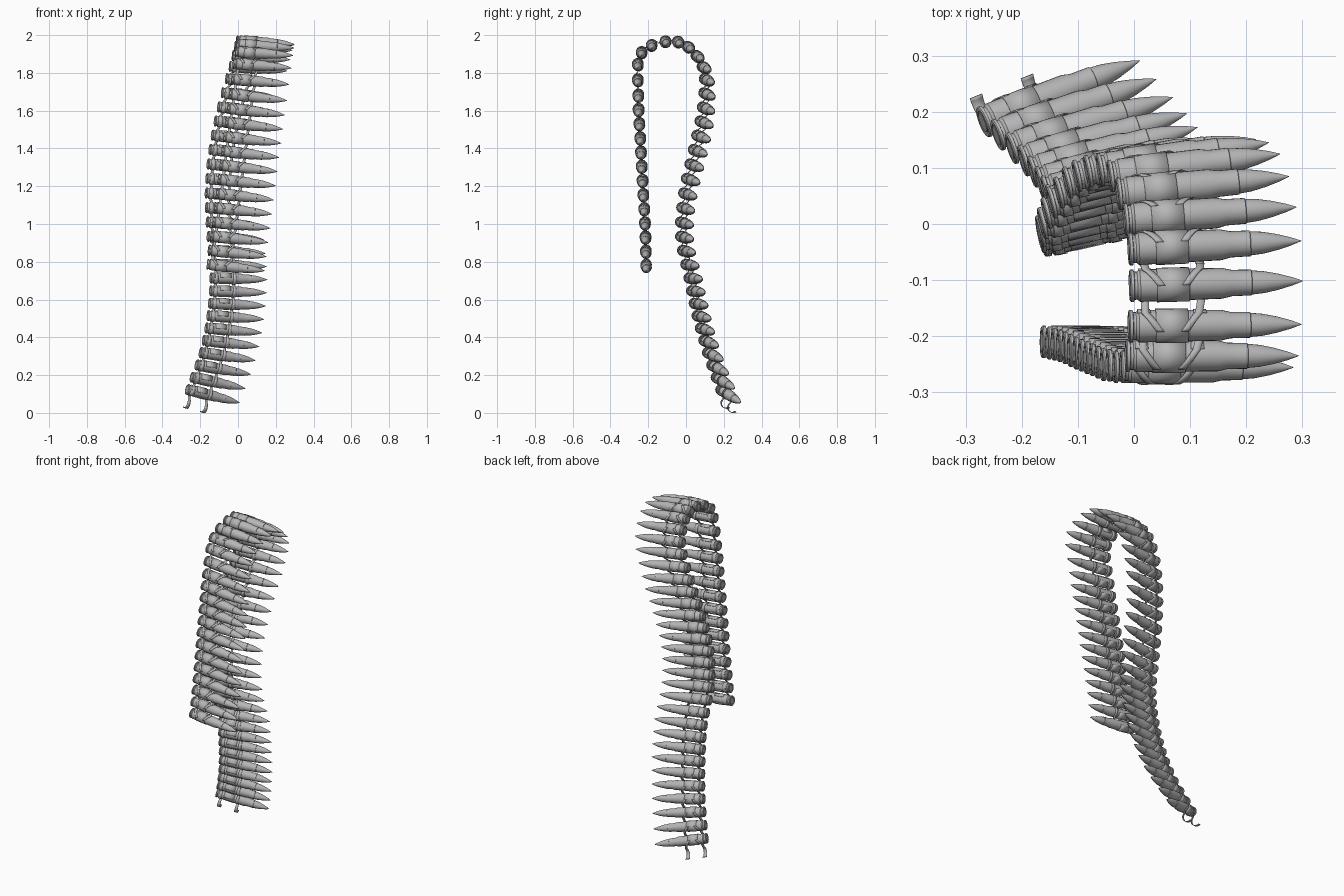
import bpy, bmesh, math
from mathutils import Vector

cube = bpy.data.objects.get("Cube")
if cube:
    bpy.data.objects.remove(cube, do_unlink=True)

metal = bpy.data.materials.new("bare_metal")
metal.use_nodes = True
grey = (0.47, 0.47, 0.47, 1)
metal.diffuse_color = grey
metal.node_tree.nodes["Principled BSDF"].inputs["Base Color"].default_value = grey

LENGTH, RADIUS, SIDES, STEP = 0.31, 0.029, 24, 3

# Belt path: base x, y, z and the lean of the tip in y, z, one row per third round
PATH = [
    (-.165, -.21, .787, 0, -.035), (-.136, -.217, 1.012, 0, -.035),
    (-.107, -.23, 1.237, 0, -.035), (-.078, -.242, 1.462, 0, -.035),
    (-.048, -.252, 1.688, 0, -.035),
    (-.015, -.235, 1.912, 0, -.02), (-.01, -.045, 1.968, .015, -.02),
    (-.045, .085, 1.835, .04, -.025), (-.105, .085, 1.62, .065, -.03),
    (-.15, .037, 1.395, .075, -.03), (-.17, -.014, 1.165, .07, -.025),
    (-.16, -.03, .935, .068, -.02), (-.145, .014, .715, .072, -.01),
    (-.16, .057, .515, .075, -.02), (-.2, .112, .32, .085, -.043),
    (-.27, .181, .125, .11, -.072),
]
ROWS = [Vector(r) for r in PATH]
ROWS = [ROWS[0] * 2 - ROWS[1]] + ROWS + [ROWS[-1] * 2 - ROWS[-2]]
COUNT = (len(PATH) - 1) * STEP + 1


def sample(i):
    """Smooth position and axis of round i."""
    if i >= COUNT:
        p, a = sample(COUNT - 1)
        q, _ = sample(COUNT - 2)
        return p * 2 - q, a
    k = min(i // STEP, len(PATH) - 2)
    t = i / STEP - k
    p0, p1, p2, p3 = ROWS[k:k + 4]
    m1, m2 = (p2 - p0) / 2, (p3 - p1) / 2
    v = (p1 * (2 * t**3 - 3 * t**2 + 1) + m1 * (t**3 - 2 * t**2 + t)
         + p2 * (3 * t**2 - 2 * t**3) + m2 * (t**3 - t**2))
    dy, dz = v[3], v[4]
    axis = Vector((math.sqrt(LENGTH**2 - dy * dy - dz * dz), dy, dz)).normalized()
    return Vector(v[:3]), axis


def add_object(name, mesh):
    obj = bpy.data.objects.new(name, mesh)
    bpy.context.collection.objects.link(obj)
    return obj


def smooth(obj):
    bpy.ops.object.select_all(action='DESELECT')
    obj.select_set(True)
    bpy.context.view_layer.objects.active = obj
    bpy.ops.object.shade_smooth_by_angle(angle=math.radians(35))


# Round: a lathed profile with rim, groove, case, shoulder, neck and bullet
PROFILE = [
    (0, 0), (0, .018), (.002, .019), (0, .021), (0, .027), (.002, .029), (.007, .029),
    (.008, .025), (.013, .025), (.018, RADIUS), (.165, .0275), (.182, .0235),
    (.217, .023), (.218, .0215), (.24, .0195), (.265, .0145), (.29, .0075),
    (.305, .002), (LENGTH, 0),
]
bm = bmesh.new()
points = [bm.verts.new((r, 0, s)) for s, r in PROFILE]
edges = [bm.edges.new(pair) for pair in zip(points, points[1:])]
bmesh.ops.spin(bm, geom=points + edges, axis=(0, 0, 1), cent=(0, 0, 0),
               angle=math.tau, steps=SIDES, use_merge=True)
bmesh.ops.remove_doubles(bm, verts=bm.verts, dist=0.0002)
bmesh.ops.recalc_face_normals(bm, faces=bm.faces)
round_mesh = bpy.data.meshes.new("round")
bm.to_mesh(round_mesh)
bm.free()
round_mesh.materials.append(metal)

for i in range(COUNT):
    base, axis = sample(i)
    obj = add_object(f"round_{i + 1}", round_mesh)
    obj.location = base
    obj.rotation_mode = 'QUATERNION'
    obj.rotation_quaternion = axis.to_track_quat('Z', 'Y')
    if i == 0:
        smooth(obj)


def strip(bm, line, axis, spans):
    """Sweep a line of points along the round's axis, each over its own span."""
    rows = [(bm.verts.new(p + axis * (mid - half)), bm.verts.new(p + axis * (mid + half)))
            for p, (mid, half) in zip(line, spans)]
    for (a, b), (c, d) in zip(rows, rows[1:]):
        bm.faces.new((a, b, d, c))


def arc(centre, along, outward, first, last, radius, steps):
    angles = [math.radians(first + (last - first) * j / steps) for j in range(steps + 1)]
    return [centre + (along * math.cos(a) + outward * math.sin(a)) * radius for a in angles]


def frame(i):
    base, axis = sample(i)
    along = sample(i + 1)[0] - sample(max(i - 1, 0))[0]
    along = (along - axis * along.dot(axis)).normalized()
    return base, axis, along, axis.cross(along)


# Links: a sleeve round each case, with two splayed arms that hook under the next one
GRIP = RADIUS + .0005
SLEEVE_MID, SLEEVE_HALF = .077, .029
BEND, CURL = 8, 14
bm = bmesh.new()
for i in range(COUNT):
    base, axis, along, outward = frame(i)
    following, _, next_along, next_out = frame(i + 1)
    if i == COUNT - 1:
        next_along, next_out = along, outward
    sleeve = arc(base, along, outward, -40, 250, GRIP, 20)
    strip(bm, sleeve, axis, [(SLEEVE_MID, SLEEVE_HALF)] * len(sleeve))
    for side in (-1, 1):
        shoulder = arc(base, along, outward, 85, 15, GRIP + .001, BEND)
        hook = arc(following, next_along, next_out, 190, 370, GRIP, CURL)
        spans = [(SLEEVE_MID + side * (.022 + .026 * j / BEND), .007)
                 for j in range(BEND + 1)]
        # the arm widens towards its free end
        spans += [(SLEEVE_MID + side * .05, .007 + .005 * j / CURL)
                  for j in range(CURL + 1)]
        strip(bm, shoulder + hook, axis, spans)
link_mesh = bpy.data.meshes.new("belt_links")
bm.to_mesh(link_mesh)
bm.free()
link_mesh.materials.append(metal)
links = add_object("belt_links", link_mesh)
smooth(links)
shell = links.modifiers.new("thickness", 'SOLIDIFY')
shell.thickness = .0025
shell.offset = 0
